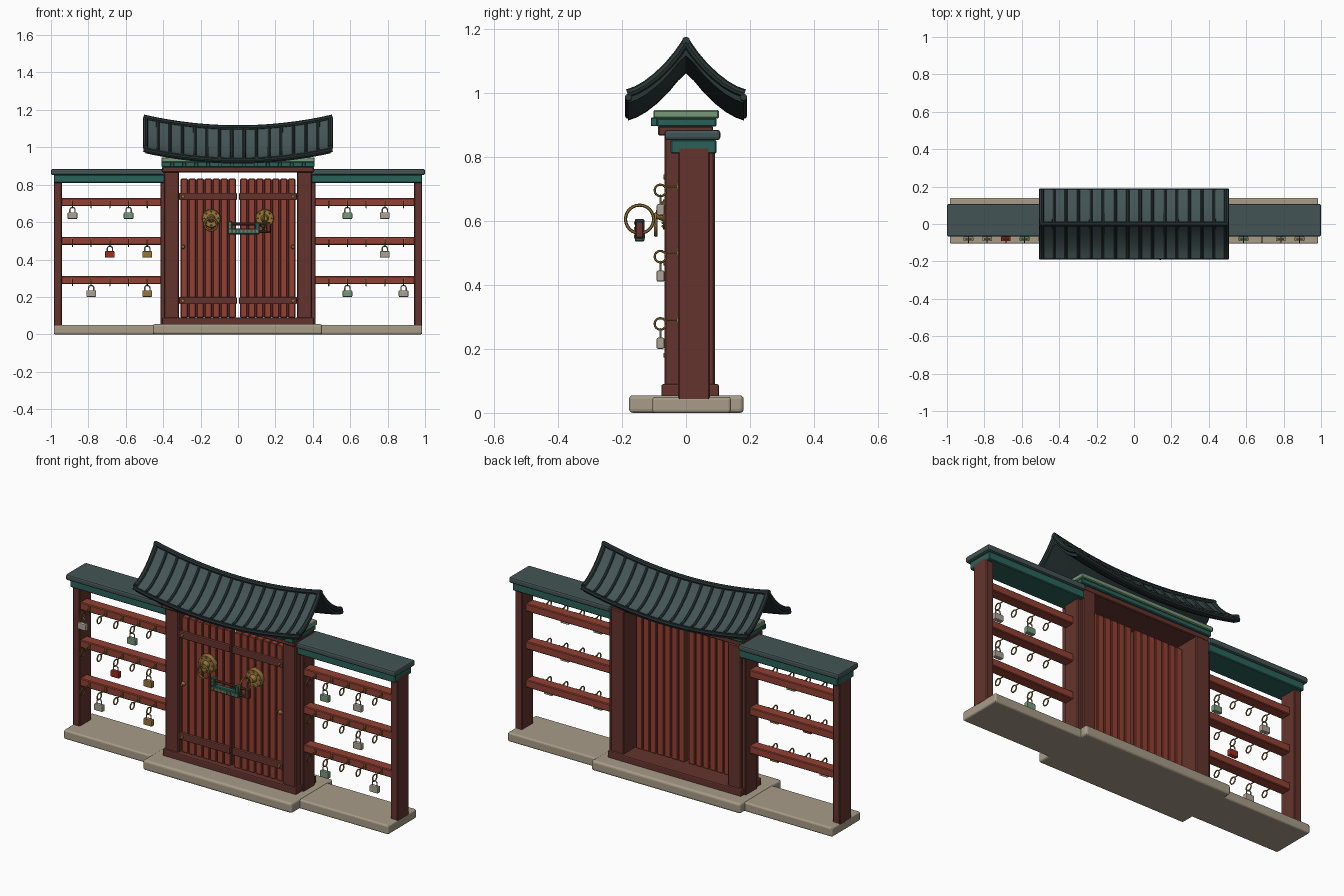
import bpy, bmesh, math
from mathutils import Vector, Matrix

cube = bpy.data.objects.get("Cube")
if cube:
    bpy.data.objects.remove(cube, do_unlink=True)


def material(name, rgb):
    """Flat material from display colour, stored as linear values."""
    lin = [((c / 255 + 0.055) / 1.055) ** 2.4 for c in rgb] + [1]
    m = bpy.data.materials.new(name)
    m.use_nodes = True
    m.diffuse_color = lin
    b = m.node_tree.nodes["Principled BSDF"]
    b.inputs["Base Color"].default_value = lin
    b.inputs["Roughness"].default_value = 0.8
    return m


SLATE = material("slate tile", (67, 84, 85))
DARK = material("dark slate", (42, 54, 55))
TEAL = material("teal paint", (42, 98, 90))
GREEN = material("pale green", (118, 152, 122))
BROWN = material("dark brown wood", (100, 52, 45))
RED = material("red wood", (146, 64, 51))
STONE = material("stone", (168, 156, 136))
GOLD = material("aged gold", (150, 118, 58))
SILVER = material("pale metal", (172, 162, 148))
BRIGHT = material("red enamel", (160, 44, 34))


def finish(name, bm, mat, smooth=False):
    bmesh.ops.recalc_face_normals(bm, faces=bm.faces)
    me = bpy.data.meshes.new(name)
    bm.to_mesh(me)
    bm.free()
    me.materials.append(mat)
    ob = bpy.data.objects.new(name, me)
    bpy.context.collection.objects.link(ob)
    if smooth:
        bpy.ops.object.select_all(action="DESELECT")
        ob.select_set(True)
        bpy.context.view_layer.objects.active = ob
        bpy.ops.object.shade_smooth_by_angle(angle=math.radians(40))
    return ob


def box(name, x, y, z, mat, bevel=0.004, segments=1):
    """Box from (min, max) ranges, with softened edges."""
    bm = bmesh.new()
    bmesh.ops.create_cube(bm, size=1)
    for v in bm.verts:
        v.co = [lo + (c + 0.5) * (hi - lo) for c, (lo, hi) in zip(v.co, (x, y, z))]
    ob = finish(name, bm, mat)
    if bevel:
        mod = ob.modifiers.new("soft edges", "BEVEL")
        mod.width, mod.segments = bevel, segments
    return ob


def mirror_x(r, s):
    return tuple(sorted((r[0] * s, r[1] * s)))


def tube(name, points, radius, mat, sides=8, closed=False):
    """Round rod swept along a path."""
    bm = bmesh.new()
    pts = [Vector(p) for p in points]
    n, rings = len(pts), []
    flat = (pts[1] - pts[0]).cross(pts[-1] - pts[0])
    up = flat.normalized() if flat.length > 1e-6 else Vector((0, 0, 1))
    for i, p in enumerate(pts):
        a = pts[(i - 1) % n] if closed else pts[max(i - 1, 0)]
        b = pts[(i + 1) % n] if closed else pts[min(i + 1, n - 1)]
        side = (b - a).normalized().cross(up).normalized()
        rings.append([bm.verts.new(p + radius * (math.cos(t) * side + math.sin(t) * up))
                      for t in (math.tau * k / sides for k in range(sides))])
    for i in range(n if closed else n - 1):
        r, q = rings[i], rings[(i + 1) % n]
        for k in range(sides):
            bm.faces.new((r[k], r[(k + 1) % sides], q[(k + 1) % sides], q[k]))
    if not closed:
        bm.faces.new(rings[0])
        bm.faces.new(rings[-1])
    return finish(name, bm, mat, True)


def ring(name, c, radius, thick, plane, mat, steps=16):
    pts = []
    for k in range(steps):
        u, w = radius * math.cos(math.tau * k / steps), radius * math.sin(math.tau * k / steps)
        pts.append((c[0], c[1] + u, c[2] + w) if plane == "yz" else (c[0] + u, c[1], c[2] + w))
    return tube(name, pts, thick, mat, 6, True)


def disc(name, x, y, z, radius, depth, mat, top=1.0, sides=20):
    """Round plate facing the front."""
    bm = bmesh.new()
    bmesh.ops.create_cone(bm, cap_ends=True, segments=sides, radius1=radius, radius2=radius * top,
                          depth=depth, matrix=Matrix.Translation((x, y, z)) @ Matrix.Rotation(math.pi / 2, 4, "X"))
    return finish(name, bm, mat, True)


# Stone base
box("centre_slab", (-0.455, 0.45), (-0.178, 0.18), (0, 0.055), STONE, 0.012, 3)
for s, side in ((1, "left"), (-1, "right")):
    box(side + "_slab", mirror_x((0.43, 0.985), s), (-0.105, 0.14), (0, 0.05), STONE, 0.009, 3)

# Gate frame
box("sill", (-0.405, 0.405), (-0.077, 0.103), (0.05, 0.09), BROWN, 0.006, 2)
box("lintel", (-0.405, 0.405), (-0.087, 0.085), (0.866, 0.896), BROWN)
box("teal_beam", (-0.405, 0.405), (-0.092, 0.095), (0.894, 0.921), TEAL)
box("green_beam", (-0.41, 0.41), (-0.102, 0.103), (0.92, 0.946), GREEN)
for i in range(13):
    x = -0.384 + i * 0.064
    box("dentil", (x - 0.025, x + 0.025), (-0.11, -0.09), (0.896, 0.922), TEAL, 0.002)

# Doors: planks over a darker backing, straps and studs
for s, side in ((1, "left"), (-1, "right")):
    box(side + "_pillar", mirror_x((0.315, 0.395), s), (-0.067, 0.09), (0.05, 0.87), BROWN, 0.005)
    box(side + "_door_backing", mirror_x((0.01, 0.308), s), (-0.038, -0.016), (0.092, 0.828), BROWN, 0)
    step = 0.3 / 7
    for i in range(7):
        x = 0.009 + i * step
        box(side + "_plank", mirror_x((x + 0.003, x + step - 0.003), s), (-0.05, -0.004), (0.09, 0.832), RED, 0.003)
    for z in (0.18, 0.737):
        box(side + "_strap", mirror_x((0.006, 0.315), s), (-0.064, -0.045), (z - 0.019, z + 0.019), BROWN, 0.005, 2)
    for z in (0.18, 0.468, 0.737):
        disc(side + "_stud", s * 0.294, -0.061, z, 0.012, 0.018, GOLD, 0.6, 10)
    # Knocker plate with boss and rim studs
    cx = s * 0.143
    disc(side + "_knocker_plate", cx, -0.06, 0.62, 0.05, 0.024, GOLD, 0.93)
    disc(side + "_knocker_boss", cx, -0.082, 0.62, 0.022, 0.024, GOLD, 0.6, 14)
    for k in range(8):
        a = math.tau * k / 8
        disc(side + "_rim_stud", cx + 0.037 * math.cos(a), -0.074, 0.62 + 0.037 * math.sin(a), 0.005, 0.006, GOLD, 0.5, 6)

# Knocker rings and long lock
ring("hanging_ring", (-0.145, -0.094, 0.588), 0.033, 0.006, "xz", GOLD, 24)
ring("swung_ring", (0.14, -0.145, 0.605), 0.044, 0.005, "yz", GOLD, 24)
box("long_lock_body", (-0.055, 0.115), (-0.16, -0.13), (0.535, 0.566), TEAL, 0.004)
box("long_lock_end", (-0.055, -0.03), (-0.16, -0.13), (0.56, 0.606), TEAL, 0.004)
box("long_lock_inner_arm", (0.092, 0.115), (-0.16, -0.13), (0.56, 0.6), TEAL, 0.004)
box("long_lock_key_block", (0.15, 0.174), (-0.158, -0.132), (0.545, 0.6), BROWN, 0.004)
tube("long_lock_rod", [(-0.04, -0.145, 0.59), (0.17, -0.145, 0.59)], 0.007, BROWN)
tube("long_lock_lower_rod", [(0.1, -0.145, 0.55), (0.17, -0.145, 0.55)], 0.007, BROWN)
for i in range(8):
    x = -0.043 + i * 0.0207
    for y in (-0.161, -0.129):
        box("lock_inlay", (x - 0.005, x + 0.005), (y - 0.001, y + 0.001), (0.544, 0.557), GOLD, 0)
for z in (0.575, 0.593):
    box("lock_inlay", (-0.048, -0.037), (-0.162, -0.16), (z - 0.005, z + 0.005), GOLD, 0)


def padlock(x, z, mat):
    box("padlock_body", (x - 0.026, x + 0.026), (-0.092, -0.067), (z - 0.078, z - 0.043), mat, 0.005, 2)
    arch = [(x + 0.014 * math.cos(a), -0.08, z - 0.03 + 0.014 * math.sin(a))
            for a in (math.pi * k / 8 for k in range(9))]
    tube("padlock_shackle", [(x + 0.014, -0.08, z - 0.048)] + arch + [(x - 0.014, -0.08, z - 0.048)],
         0.0035, SILVER, 6)


# Side fences: posts, coping, rails, hooks
RAILS = (0.29, 0.5, 0.707)
for s, side in ((1, "left"), (-1, "right")):
    for r in ((0.942, 0.985), (0.37, 0.415)):
        box(side + "_fence_post", mirror_x(r, s), (-0.025, 0.075), (0.04, 0.83), BROWN)
    box(side + "_coping_beam", mirror_x((0.39, 0.985), s), (-0.048, 0.095), (0.81, 0.853), TEAL)
    box(side + "_coping", mirror_x((0.39, 1.0), s), (-0.067, 0.107), (0.852, 0.884), SLATE, 0.009, 2)
    for z in RAILS:
        box(side + "_rail", mirror_x((0.41, 0.945), s), (-0.02, 0.04), (z - 0.021, z + 0.021), RED)
        for i in range(5):
            x = s * (0.485 + i * 0.1)
            ring("hook_ring", (x, -0.08, z - 0.012), 0.018, 0.0035, "yz", GOLD)
            tube("hook_stem", [(x, -0.062, z), (x, -0.015, z)], 0.003, GOLD, 6)
            box("hook_plate", (x - 0.004, x + 0.004), (-0.028, -0.018), (z - 0.012, z + 0.016), GOLD, 0)

for row, x, mat in ((2, -0.885, SILVER), (2, -0.585, GREEN), (2, 0.585, GREEN), (2, 0.785, SILVER),
                    (1, -0.685, BRIGHT), (1, -0.485, GOLD), (1, 0.785, SILVER),
                    (0, -0.785, SILVER), (0, -0.485, GOLD), (0, 0.585, GREEN), (0, 0.885, SILVER)):
    padlock(x, RAILS[row] - 0.012, mat)

# Curved roof: sagging ridge, concave slopes
SLOPE = [(0, 1.158), (0.025, 1.122), (0.055, 1.086), (0.09, 1.052), (0.125, 1.025), (0.155, 1.008), (0.183, 0.998)]
HALF = 0.495


def sag(x):
    return -0.055 * (1 - (x / HALF) ** 2)


profile = [(-y, z) for y, z in SLOPE[:0:-1]] + SLOPE
outline = profile + [(y * 0.99, z - 0.03 - 0.012 * (y == 0)) for y, z in reversed(profile)]
bm = bmesh.new()
rows = []
for i in range(25):
    x = -HALF + 2 * HALF * i / 24
    rows.append([bm.verts.new((x, y, z + sag(x))) for y, z in outline])
n, m = len(outline), len(profile)
for a, b in zip(rows, rows[1:]):
    for k in range(n):
        bm.faces.new((a[k], a[(k + 1) % n], b[(k + 1) % n], b[k]))
for r in (rows[0], rows[-1]):
    for k in range(m - 1):
        bm.faces.new((r[k], r[k + 1], r[n - 2 - k], r[n - 1 - k]))
roof = finish("roof_shell", bm, SLATE, True)
roof.data.materials.append(DARK)
for f in roof.data.polygons:
    if f.normal.z < 0.2:
        f.material_index = 1

# Tile ribs, ridge and eave rolls
for i in range(16):
    x = -HALF + 2 * HALF * i / 15
    edge = i in (0, 15)
    for s in (1, -1):
        tube("tile_rib", [(x, s * y, z + sag(x)) for y, z in SLOPE], 0.013 if edge else 0.0085, DARK)
xs = [-0.505 + 1.01 * i / 24 for i in range(25)]
tube("ridge_roll", [(x, 0, 1.16 + sag(x)) for x in xs], 0.013, DARK)
for s in (1, -1):
    tube("eave_roll", [(x, s * 0.18, 0.984 + sag(x)) for x in xs], 0.011, DARK)
